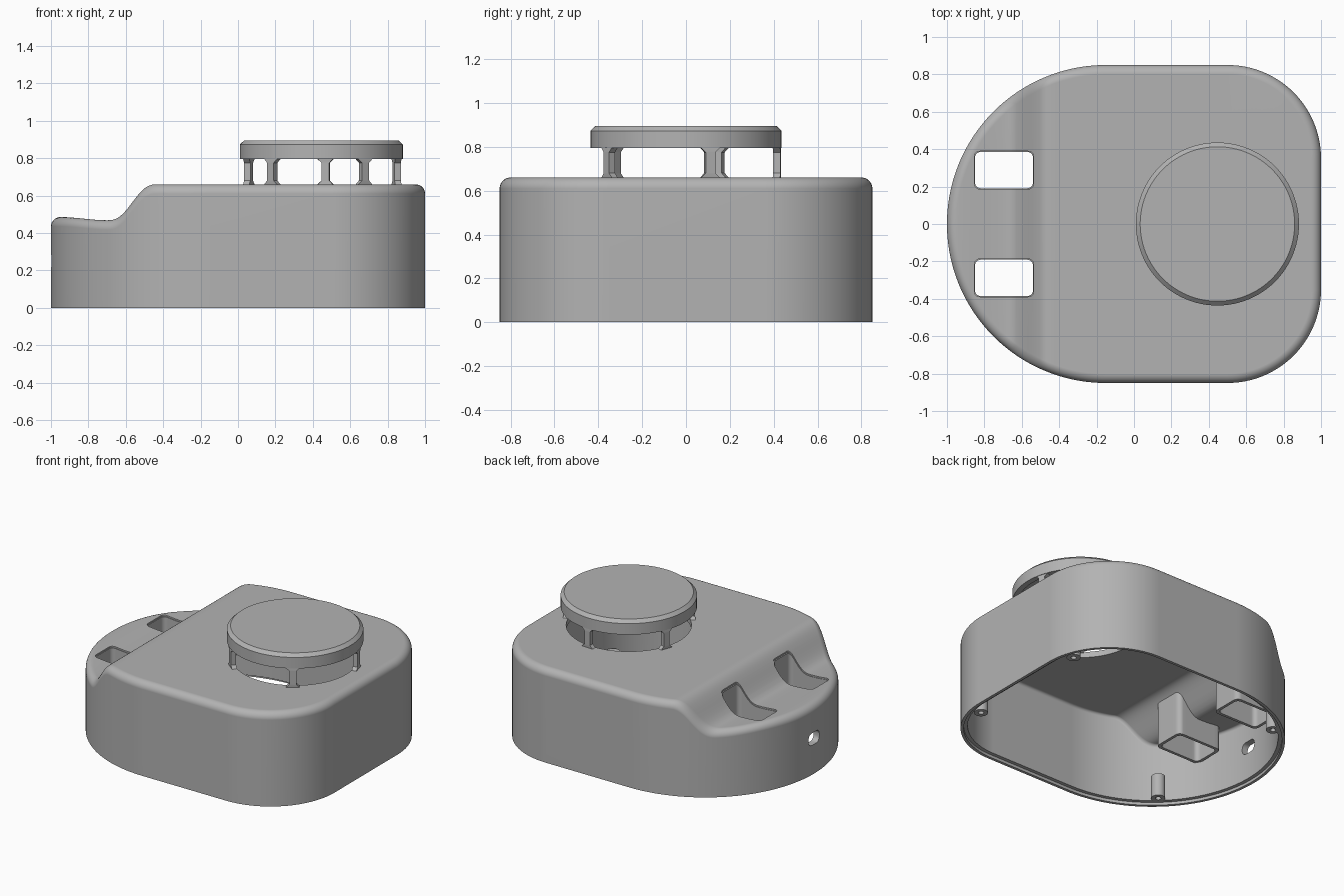
import bpy, bmesh, math
from math import sin, cos, pi, radians

cube = bpy.data.objects.get("Cube")
if cube:
    bpy.data.objects.remove(cube, do_unlink=True)

GREY = (0.45, 0.45, 0.45, 1)
grey = bpy.data.materials.new("plain grey plastic")
grey.use_nodes = True
grey.diffuse_color = GREY
grey.node_tree.nodes["Principled BSDF"].inputs["Base Color"].default_value = GREY


def make(name, bm):
    bmesh.ops.remove_doubles(bm, verts=bm.verts, dist=1e-5)
    bmesh.ops.recalc_face_normals(bm, faces=bm.faces)
    mesh = bpy.data.meshes.new(name)
    bm.to_mesh(mesh)
    bm.free()
    obj = bpy.data.objects.new(name, mesh)
    bpy.context.collection.objects.link(obj)
    mesh.materials.append(grey)
    return obj


def activate(obj):
    bpy.ops.object.select_all(action='DESELECT')
    obj.select_set(True)
    bpy.context.view_layer.objects.active = obj


def smooth(obj):
    activate(obj)
    bpy.ops.object.shade_smooth_by_angle(angle=radians(30))
    mod = obj.modifiers.new("even normals", 'WEIGHTED_NORMAL')
    mod.keep_sharp = True


def cut(target, cutter):
    activate(target)
    mod = target.modifiers.new("cut", 'BOOLEAN')
    mod.object, mod.operation, mod.solver = cutter, 'DIFFERENCE', 'EXACT'
    bpy.ops.object.modifier_apply(modifier=mod.name)
    bpy.data.objects.remove(cutter, do_unlink=True)


def bridge(bm, a, b):
    n = len(a)
    for i in range(n):
        bm.faces.new((a[i], a[(i + 1) % n], b[(i + 1) % n], b[i]))


def lathe(name, profile, x, y, steps):
    """Spin a radius/height profile around a vertical axis."""
    bm = bmesh.new()
    pts = [bm.verts.new((x + r, y, z)) for r, z in profile]
    edges = [bm.edges.new(p) for p in zip(pts, pts[1:])]
    bmesh.ops.spin(bm, geom=pts + edges, cent=(x, y, 0), axis=(0, 0, 1),
                   angle=2 * pi, steps=steps)
    return make(name, bm)


# Height of the deck: flat, then an S-shaped step down to a shallow lip
def deck(x):
    t = min(max((x + 0.70) / 0.27, 0), 1)
    s = t ** 3 * (t * (6 * t - 15) + 10)
    u = min(max((-0.70 - x) / 0.25, 0), 1)
    return 0.468 + 0.192 * s + 0.017 * u * u * (3 - 2 * u)


# Half outline: big round end on the left, rounded corner on the right
half = []
for i in range(91):
    a = pi - pi / 2 * i / 90
    half.append((-0.15, 0, 0.85, a))
for i in range(31):
    a = pi / 2 - pi / 2 * i / 30
    half.append((0.5, 0.35, 0.5, a))


def ring(bm, inset, height):
    pts = [(cx + (r - inset) * cos(a), cy + (r - inset) * sin(a)) for cx, cy, r, a in half]
    pts += [(x, -y) for x, y in reversed(pts[1:])]
    return [bm.verts.new((x, y, height(x))) for x, y in pts]


def skin(bm, rings):
    """Join the rings and close the last one with strips across the deck."""
    for a, b in zip(rings, rings[1:]):
        bridge(bm, a, b)
    top, n = rings[-1], len(rings[-1])
    bm.faces.new((top[0], top[1], top[n - 1]))
    for i in range(1, n // 2):
        bm.faces.new((top[i], top[i + 1], top[n - i - 1], top[n - i]))


def fillet(bm, inset, drop, r, steps):
    out = []
    for i in range(steps + 1):
        a = pi / 2 * i / steps
        out.append(ring(bm, inset + r * (1 - cos(a)),
                        lambda x: deck(x) - drop - r * (1 - sin(a))))
    return out


# Hollow housing, open below, with a stepped rim
WALL = 0.045
bm = bmesh.new()
rim = ring(bm, 0, lambda x: 0)
skin(bm, [rim] + fillet(bm, 0, 0, 0.05, 8))
lip = [ring(bm, d, lambda x, z=z: z) for d, z in ((0.02, 0), (0.02, 0.02), (WALL, 0.02))]
bridge(bm, rim, lip[0])
skin(bm, lip + fillet(bm, WALL, 0.04, 0.02, 4))
housing = make("housing", bm)


def rounded_rect(cx, cy, hx, hy, r):
    """Rounded rectangle with its long sides split into short pieces."""
    pts = []
    for q, (sx, sy) in enumerate(((1, 1), (-1, 1), (-1, -1), (1, -1))):
        for i in range(6):
            a = pi / 2 * (q + i / 5)
            pts.append((cx + sx * (hx - r) + r * cos(a), cy + sy * (hy - r) + r * sin(a)))
    out = []
    for p, q in zip(pts, pts[1:] + pts[:1]):
        n = max(1, int(math.dist(p, q) / 0.02))
        out += [(p[0] + (q[0] - p[0]) * k / n, p[1] + (q[1] - p[1]) * k / n) for k in range(n)]
    return out


def prism(name, pts, to3d):
    bm = bmesh.new()
    ends = [[bm.verts.new(to3d(u, v, k)) for u, v in pts] for k in (0, 1)]
    bridge(bm, *ends)
    for e in ends:
        bm.faces.new(e)
    return make(name, bm)


# Two slots through the lower deck, each with a chute hanging below it
SLOT_X, HX, HY = -0.695, 0.155, 0.097
for name, y in (("left_chute", 0.288), ("right_chute", -0.288)):
    pts = rounded_rect(SLOT_X, y, HX + 0.004, HY + 0.004, 0.03)
    cut(housing, prism("slot_cutter", pts, lambda u, v, k: (u, v, 0.2 + 0.7 * k)))
    bm = bmesh.new()
    loops = []
    for grow, up in ((0, 0), (0, 1), (0.02, 1), (0.02, 0)):
        # the same loop is scaled outwards so both walls share a point count
        sx, sy = 1 + grow / HX, 1 + grow / HY
        base = rounded_rect(SLOT_X, y, HX, HY, 0.03)
        grown = [(SLOT_X + (u - SLOT_X) * sx, y + (v - y) * sy) for u, v in base]
        loops.append([bm.verts.new((u, v, deck(u) - 0.01 if up else 0.27)) for u, v in grown])
    for i in range(4):
        bridge(bm, loops[i], loops[(i + 1) % 4])
    smooth(make(name, bm))

# Cable hole in the round end
port = rounded_rect(0, 0.25, 0.06, 0.043, 0.035)
cut(housing, prism("port_cutter", port, lambda u, v, k: (-1.1 + 0.2 * k, u, v)))

# Round vent opening under the raised cap
CAP_X = 0.446
cut(housing, lathe("vent_cutter", [(0, 0.5), (0.4, 0.5), (0.4, 0.8), (0, 0.8)], CAP_X, 0, 96))
smooth(housing)

# Raised cap, hollow underneath
smooth(lathe("vent_cap", [(0, 0.895), (0.413, 0.895), (0.436, 0.873), (0.436, 0.795),
                          (0.398, 0.795), (0.398, 0.855), (0, 0.855)], CAP_X, 0, 96))

# Five posts with flared ends carry the cap
Z0, Z1, FLARE = 0.655, 0.8, 0.025
for k in range(5):
    mid = radians(15 + 72 * k)
    bm = bmesh.new()
    rings = []
    for i in range(12):
        side = -1 if i < 6 else 1
        a = pi / 2 * (i if i < 6 else 11 - i) / 5
        z = (Z0 + FLARE * sin(a)) if side < 0 else (Z1 - FLARE * sin(a))
        w = (0.022 + FLARE * (1 - cos(pi / 2 - a))) / 0.42
        rings.append([bm.verts.new((CAP_X + r * cos(mid + s * w), r * sin(mid + s * w), z))
                      for r, s in ((0.4, -1), (0.434, -1), (0.434, 1), (0.4, 1))])
    for a, b in zip(rings, rings[1:]):
        bridge(bm, a, b)
    bm.faces.new(rings[0])
    bm.faces.new(rings[-1])
    smooth(make(f"cap_post_{k + 1}", bm))

# Screw bosses along the inside wall
for end, x, y in (("round_end", -0.68, 0.57), ("square_end", 0.89, 0.46)):
    for side, s in (("left", 1), ("right", -1)):
        smooth(lathe(f"{end}_{side}_boss", [(0, 0.18), (0.045, 0.18), (0.045, 0.02),
                     (0.018, 0.02), (0.018, 0.13), (0, 0.13)], x, s * y, 24))
